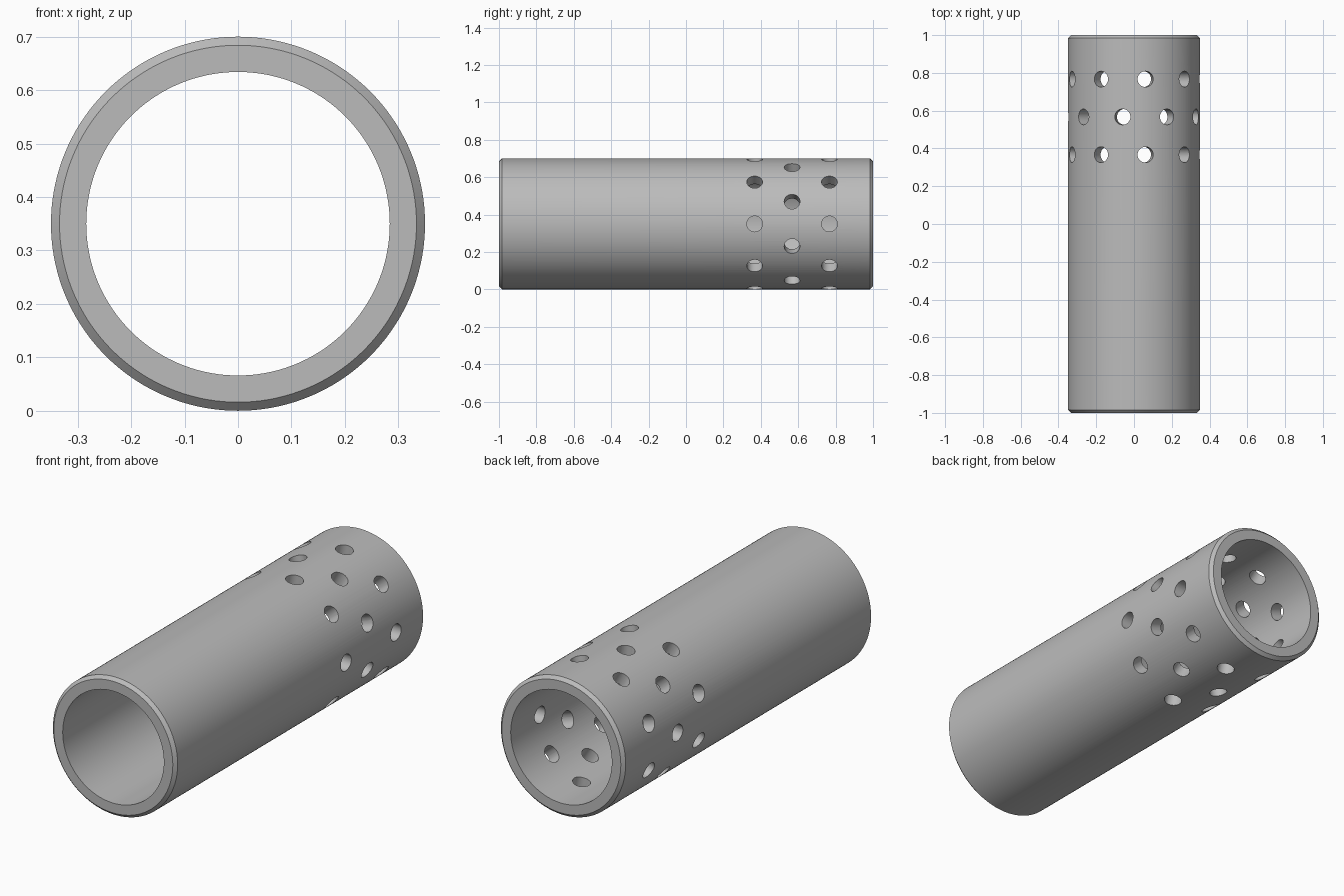
import bpy, bmesh
from math import radians, pi
from mathutils import Matrix, Vector

cube = bpy.data.objects.get("Cube")
if cube:
    bpy.data.objects.remove(cube, do_unlink=True)

OUTER, BORE, HALF, CHAMFER = 0.35, 0.284, 1.0, 0.016
HOLE_R, HOLES = 0.042, 9
SEGMENTS = 144

steel = bpy.data.materials.new("steel_grey")
steel.use_nodes = True
colour = (0.5, 0.5, 0.5, 1)
steel.diffuse_color = colour
steel.node_tree.nodes["Principled BSDF"].inputs["Base Color"].default_value = colour


def add_object(name, bm):
    bmesh.ops.recalc_face_normals(bm, faces=bm.faces)
    mesh = bpy.data.meshes.new(name)
    bm.to_mesh(mesh)
    bm.free()
    mesh.materials.append(steel)
    ob = bpy.data.objects.new(name, mesh)
    bpy.context.collection.objects.link(ob)
    return ob


# Tube: closed wall profile with chamfered outer rims, spun about the y axis
profile = [(BORE, -HALF), (OUTER - CHAMFER, -HALF), (OUTER, -HALF + CHAMFER),
           (OUTER, HALF - CHAMFER), (OUTER - CHAMFER, HALF), (BORE, HALF)]
bm = bmesh.new()
verts = [bm.verts.new((r, y, 0)) for r, y in profile]
edges = [bm.edges.new((v, verts[i - 1])) for i, v in enumerate(verts)]
bmesh.ops.spin(bm, geom=verts + edges, cent=(0, 0, 0), axis=(0, 1, 0),
               angle=2 * pi, steps=SEGMENTS)
bmesh.ops.remove_doubles(bm, verts=bm.verts, dist=1e-4)
bmesh.ops.translate(bm, verts=bm.verts, vec=(0, 0, OUTER))
tube = add_object("perforated_tube", bm)

# Radial drill cutters: three rings, the middle one staggered by half a step
bm = bmesh.new()
step = 360 / HOLES
for y, offset in ((0.367, 0), (0.567, step / 2), (0.767, 0)):
    for i in range(HOLES):
        turn = Matrix.Rotation(-radians(i * step + offset), 4, 'Y')
        place = (Matrix.Translation((0, y, OUTER)) @ turn
                 @ Matrix.Translation((0.32, 0, 0)) @ Matrix.Rotation(pi / 2, 4, 'Y'))
        bmesh.ops.create_cone(bm, cap_ends=True, segments=32, radius1=HOLE_R,
                              radius2=HOLE_R, depth=0.2, matrix=place)
drill = add_object("hole_cutters", bm)
drill.hide_render = True

# Cut the holes, then smooth the round walls while keeping rims sharp
cut = tube.modifiers.new("holes", 'BOOLEAN')
cut.operation = 'DIFFERENCE'
cut.solver = 'EXACT'
cut.object = drill
bpy.ops.object.select_all(action='DESELECT')
tube.select_set(True)
bpy.context.view_layer.objects.active = tube
bpy.ops.object.modifier_apply(modifier=cut.name)
bpy.data.objects.remove(drill, do_unlink=True)
bpy.ops.object.shade_smooth_by_angle(angle=radians(30))
